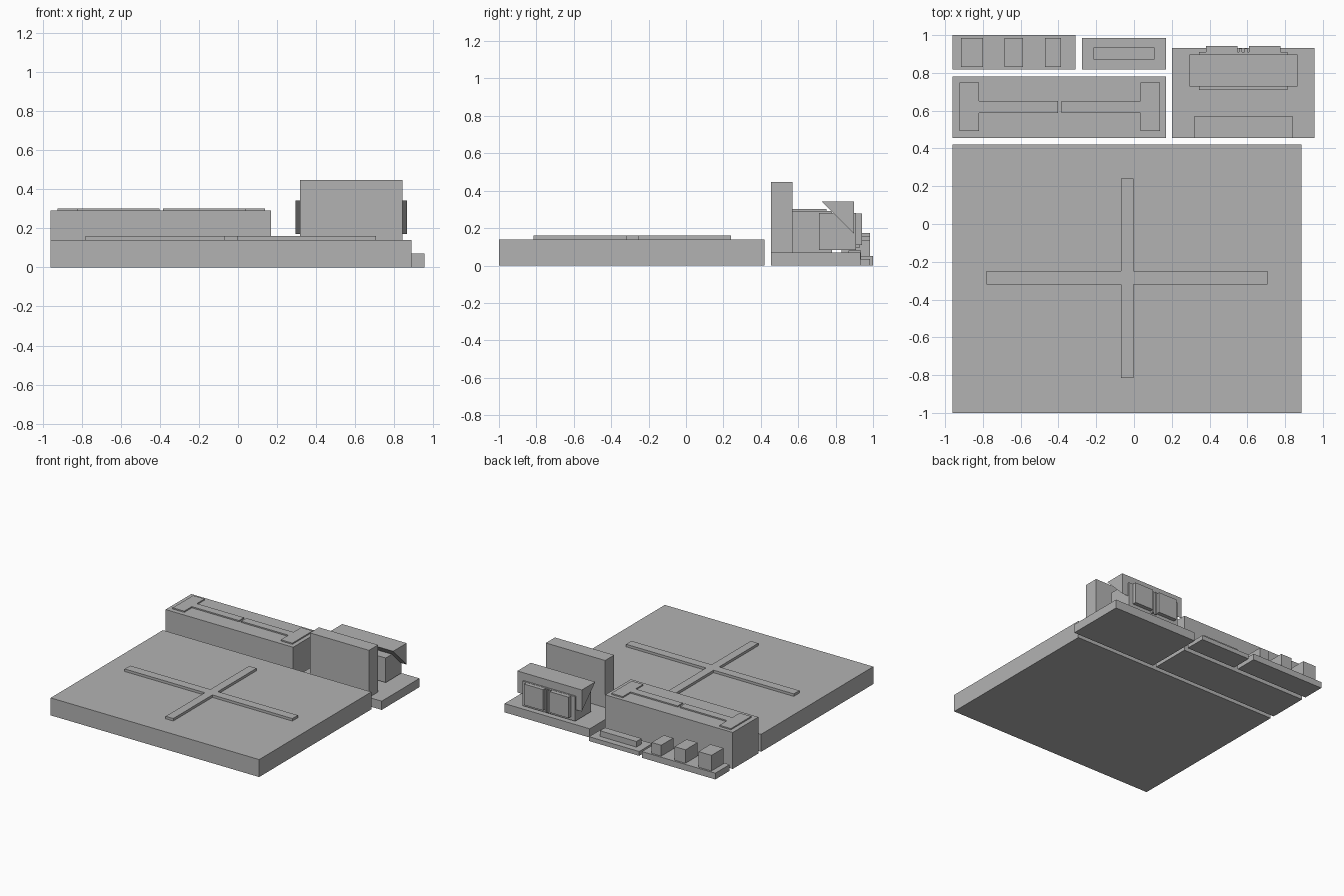
import bpy, bmesh

if "Cube" in bpy.data.objects:
    bpy.data.objects.remove(bpy.data.objects["Cube"])

grey = bpy.data.materials.new("plain_grey")
grey.diffuse_color = (0.45, 0.45, 0.45, 1)
grey.use_nodes = True
grey.node_tree.nodes["Principled BSDF"].inputs["Base Color"].default_value = grey.diffuse_color


def prism(name, profile, lo, hi, axis):
    """Extrude a closed 2D profile along x or z from lo to hi."""
    bm = bmesh.new()
    place = (lambda a, b, c: (c, a, b)) if axis == "x" else (lambda a, b, c: (a, b, c))
    face = bm.faces.new([bm.verts.new(place(a, b, lo)) for a, b in profile])
    out = bmesh.ops.extrude_face_region(bm, geom=[face])
    verts = [v for v in out["geom"] if isinstance(v, bmesh.types.BMVert)]
    d = hi - lo
    bmesh.ops.translate(bm, verts=verts, vec=(d, 0, 0) if axis == "x" else (0, 0, d))
    bmesh.ops.recalc_face_normals(bm, faces=bm.faces)
    mesh = bpy.data.meshes.new(name)
    bm.to_mesh(mesh)
    bm.free()
    mesh.materials.append(grey)
    obj = bpy.data.objects.new(name, mesh)
    bpy.context.collection.objects.link(obj)
    return obj


def box(name, x0, x1, y0, y1, z0, z1):
    return prism(name, [(x0, y0), (x1, y0), (x1, y1), (x0, y1)], z0, z1, "z")


# Large plaza slab with a raised cross
box("plaza_slab", -0.96, 0.888, -1.0, 0.42, 0, 0.14)
cx0, cx1, cy0, cy1 = -0.07, -0.003, -0.32, -0.25
prism("plaza_cross", [
    (-0.78, cy0), (cx0, cy0), (cx0, -0.815), (cx1, -0.815), (cx1, cy0), (0.706, cy0),
    (0.706, cy1), (cx1, cy1), (cx1, 0.24), (cx0, 0.24), (cx0, cy1), (-0.78, cy1),
], 0.14, 0.16, "z")

# Long hall with two mirrored T-shaped roof strips
box("long_hall", -0.96, 0.17, 0.455, 0.78, 0, 0.292)
mid = -0.393
for side, name in ((-1, "left"), (1, "right")):
    x = lambda d: mid + side * d
    prism("hall_roof_strip_" + name, [
        (x(0.01), 0.588), (x(0.428), 0.588), (x(0.428), 0.492), (x(0.53), 0.492),
        (x(0.53), 0.75), (x(0.428), 0.75), (x(0.428), 0.652), (x(0.01), 0.652),
    ], 0.292, 0.302, "z")

# Pad carrying three blocks of different height
box("block_pad", -0.96, -0.31, 0.818, 1.0, 0, 0.05)
for i, (x0, x1, top) in enumerate(((-0.915, -0.8, 0.175), (-0.685, -0.588, 0.158),
                                   (-0.47, -0.386, 0.137))):
    box("pad_block_%d" % (i + 1), x0, x1, 0.832, 0.985, 0.05, top)

# Pad with a low bench
box("bench_pad", -0.275, 0.17, 0.818, 0.985, 0, 0.035)
box("bench", -0.215, 0.108, 0.87, 0.935, 0.035, 0.08)

# Corner base with tall front wall
box("corner_base", 0.2, 0.955, 0.455, 0.933, 0, 0.07)
box("tall_wall", 0.318, 0.843, 0.455, 0.57, 0.07, 0.447)

# Kiosk with wedge roof and double door
box("kiosk_body", 0.345, 0.812, 0.71, 0.91, 0.083, 0.28)
prism("kiosk_wedge_roof", [(0.727, 0.342), (0.898, 0.342), (0.898, 0.17)], 0.295, 0.866, "x")
for side, name in ((-1, "left"), (1, "right")):
    def span(a, b):
        return sorted((0.5785 + side * a, 0.5785 + side * b))
    box("kiosk_door_" + name, *span(0.03, 0.197), 0.91, 0.942, 0.11, 0.278)
    box("door_post_" + name, *span(0.006, 0.022), 0.91, 0.928, 0.095, 0.278)
